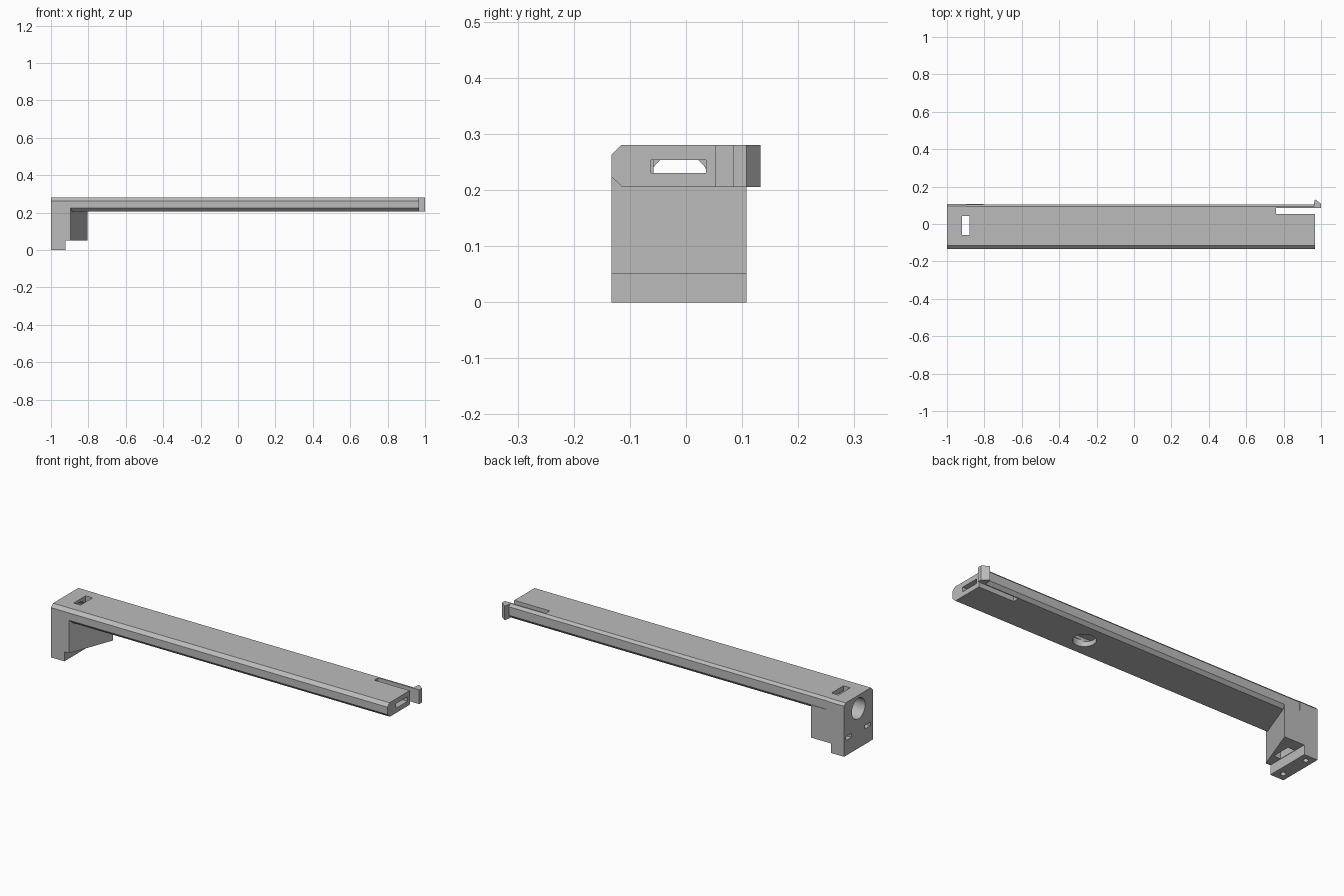
import bpy, bmesh, math
from mathutils import Vector

if "Cube" in bpy.data.objects:
    bpy.data.objects.remove(bpy.data.objects["Cube"])

grey = bpy.data.materials.new("plain_grey")
grey.diffuse_color = (0.5, 0.5, 0.5, 1)
grey.use_nodes = True
grey.node_tree.nodes["Principled BSDF"].inputs["Base Color"].default_value = grey.diffuse_color


def prism(name, points, axis, start, end):
    """Extrude a 2D outline along x (points y,z), y (points x,z) or z (points x,y)."""
    place = {"x": lambda a, b: (start, a, b),
             "y": lambda a, b: (a, start, b),
             "z": lambda a, b: (a, b, start)}[axis]
    bm = bmesh.new()
    face = bm.faces.new([bm.verts.new(place(a, b)) for a, b in points])
    new = bmesh.ops.extrude_face_region(bm, geom=[face])["geom"]
    step = Vector([(end - start) * (axis == k) for k in "xyz"])
    bmesh.ops.translate(bm, vec=step, verts=[v for v in new if isinstance(v, bmesh.types.BMVert)])
    bmesh.ops.recalc_face_normals(bm, faces=bm.faces)
    mesh = bpy.data.meshes.new(name)
    bm.to_mesh(mesh)
    bm.free()
    mesh.materials.append(grey)
    obj = bpy.data.objects.new(name, mesh)
    bpy.context.collection.objects.link(obj)
    return obj


def box(name, x, y, z):
    return prism(name, [(x[0], y[0]), (x[1], y[0]), (x[1], y[1]), (x[0], y[1])], "z", *z)


def rod(name, a, b, radius, axis, start, end, sides=40):
    turn = [2 * math.pi * i / sides for i in range(sides)]
    return prism(name, [(a + radius * math.cos(t), b + radius * math.sin(t)) for t in turn],
                 axis, start, end)


def combine(target, tool, operation):
    mod = target.modifiers.new(operation.lower(), "BOOLEAN")
    mod.object, mod.operation, mod.solver = tool, operation, "EXACT"
    bpy.context.view_layer.objects.active = target
    bpy.ops.object.modifier_apply(modifier=mod.name)
    bpy.data.objects.remove(tool, do_unlink=True)


FRONT, BACK, LOW, TOP = -0.133, 0.108, 0.205, 0.28

# Long arm with chamfered edges
arm = prism("bracket_arm", [
    (FRONT + 0.02, LOW), (0.09, LOW), (0.105, LOW + 0.017), (0.105, TOP - 0.013),
    (0.093, TOP), (FRONT + 0.017, TOP), (FRONT, TOP - 0.017), (FRONT, LOW + 0.019)],
    "x", -0.95, 0.967)

# End block, foot and slanted gusset
block = prism("end_block", [
    (FRONT, 0.05), (BACK, 0.05), (BACK, TOP - 0.013), (BACK - 0.013, TOP),
    (FRONT + 0.017, TOP), (FRONT, TOP - 0.017)], "x", -1, -0.895)
foot = box("foot", (-1, -0.922), (FRONT, BACK), (0, 0.06))
gusset = prism("gusset", [(-0.94, FRONT), (-0.895, FRONT), (-0.805, BACK), (-0.94, BACK)],
               "z", 0.05, 0.222)
for part in (block, foot, gusset):
    combine(arm, part, "UNION")

# Spring clip slot beside the arm end
combine(arm, box("clip_slot", (0.76, 1.1), (0.053, 0.085), (0.1, 0.4)), "DIFFERENCE")

# Hooked clip tip
tip = prism("clip_tip", [(0.962, 0.085), (1.0, 0.085), (1.0, 0.108), (0.967, 0.133), (0.962, 0.105)],
            "z", LOW, TOP)
combine(arm, tip, "UNION")

# Cable channel, top slot, round openings and screw holes
cutters = [
    box("cable_channel", (-0.9, 1.1), (-0.062, 0.036), (0.23, 0.254)),
    box("top_slot", (-0.92, -0.88), (-0.058, 0.042), (-0.1, 0.4)),
    rod("underside_hole", 0.285, -0.012, 0.055, "z", 0.1, 0.24),
    rod("end_hole", -0.012, 0.21, 0.055, "x", -1.1, -0.9),
]
for y in (-0.09, 0.07):
    cutters.append(box("nut_slot", (-1.1, -0.94), (y - 0.022, y + 0.022), (0.08, 0.1)))
    cutters.append(rod("screw_hole", -0.962, y, 0.013, "z", -0.1, 0.09, 20))
for cutter in cutters:
    combine(arm, cutter, "DIFFERENCE")

# Smooth the round holes, keep the edges sharp
bpy.ops.object.select_all(action="DESELECT")
arm.select_set(True)
bpy.context.view_layer.objects.active = arm
bpy.ops.object.shade_smooth_by_angle(angle=math.radians(25))
